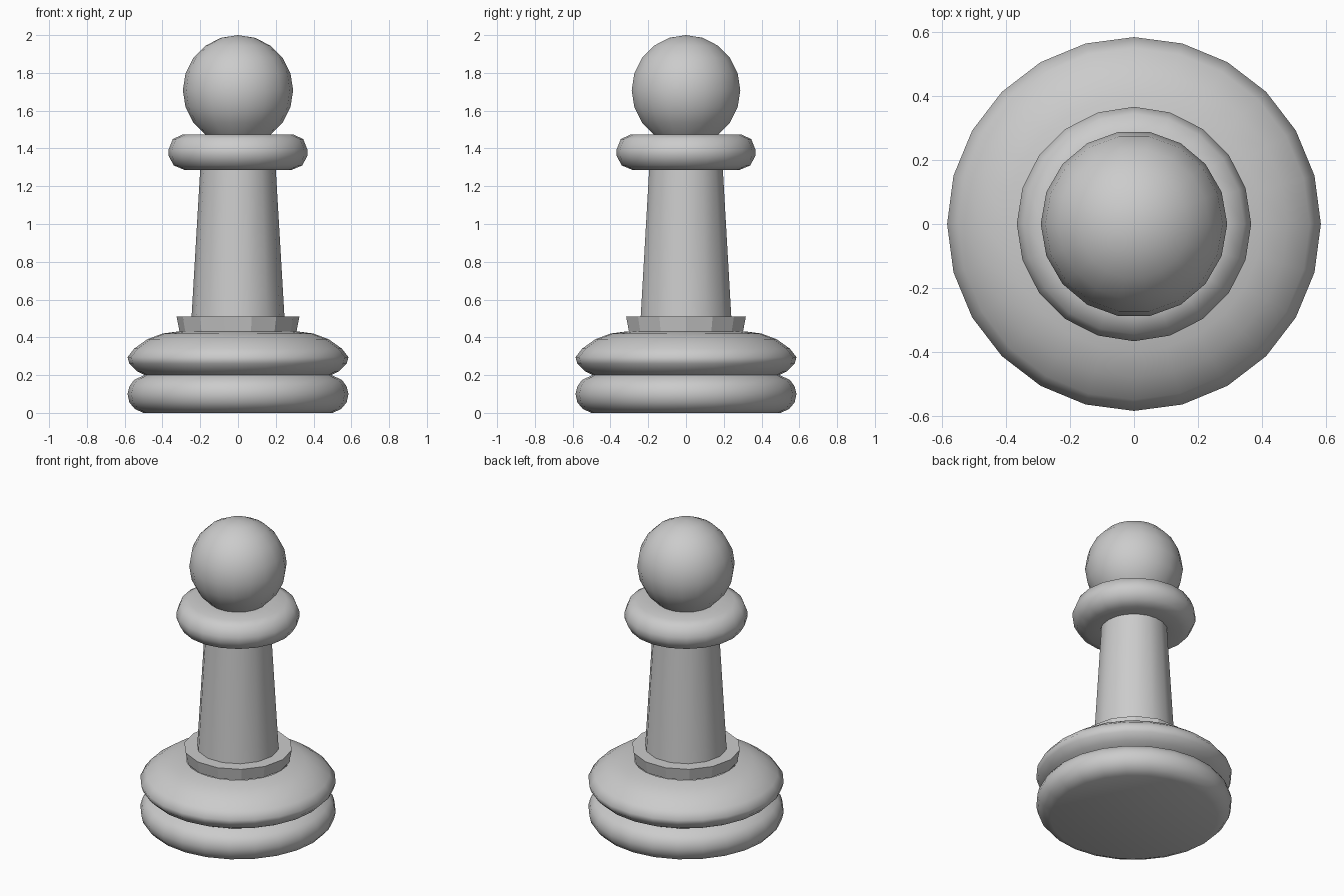
import bpy, bmesh
from math import sin, cos, pi, radians

if "Cube" in bpy.data.objects:
    bpy.data.objects.remove(bpy.data.objects["Cube"])


def lathe(name, profile, sides, angle=60):
    """Spin (radius, height) points around z; zero radius closes to a pole."""
    bm = bmesh.new()
    rings = []
    for r, z in profile:
        if r == 0:
            rings.append([bm.verts.new((0, 0, z))] * sides)
        else:
            rings.append([bm.verts.new((r * cos(2 * pi * i / sides),
                                        r * sin(2 * pi * i / sides), z))
                          for i in range(sides)])
    for a, b in zip(rings, rings[1:]):
        for i in range(sides):
            j = (i + 1) % sides
            bm.faces.new(list(dict.fromkeys((a[i], a[j], b[j], b[i]))))
    mesh = bpy.data.meshes.new(name)
    bm.to_mesh(mesh)
    bm.free()
    ob = bpy.data.objects.new(name, mesh)
    bpy.context.collection.objects.link(ob)
    bpy.ops.object.select_all(action='DESELECT')
    ob.select_set(True)
    bpy.context.view_layer.objects.active = ob
    bpy.ops.object.shade_smooth_by_angle(angle=radians(angle))
    return ob


# Foot: two stacked rounded discs meeting in a groove
lathe("lower_base", [(0, 0), (0.50, 0), (0.545, 0.02), (0.575, 0.055), (0.585, 0.10),
                     (0.575, 0.14), (0.55, 0.175), (0.495, 0.2)], 24)
lathe("upper_base", [(0.495, 0.2), (0.535, 0.22), (0.575, 0.26), (0.585, 0.295),
                     (0.55, 0.34), (0.48, 0.39), (0.40, 0.42), (0.31, 0.432)], 24)

# Faceted step under the stem
lathe("stem_step", [(0.31, 0.432), (0.325, 0.51), (0.245, 0.51)], 14, 20)

# Tapered stem
lathe("stem", [(0.246, 0.51), (0.20, 1.29)], 14)

# Collar
lathe("collar", [(0.20, 1.285), (0.285, 1.287), (0.34, 1.31), (0.367, 1.36),
                 (0.367, 1.395), (0.345, 1.45), (0.29, 1.475), (0.17, 1.475)], 20)

# Ball head, open where it meets the collar
R, C = 0.292, 1.708
head = [(R * cos(radians(t)), C + R * sin(radians(t))) for t in range(-54, 90, 18)]
lathe("head", head + [(0, C + R)], 18)
